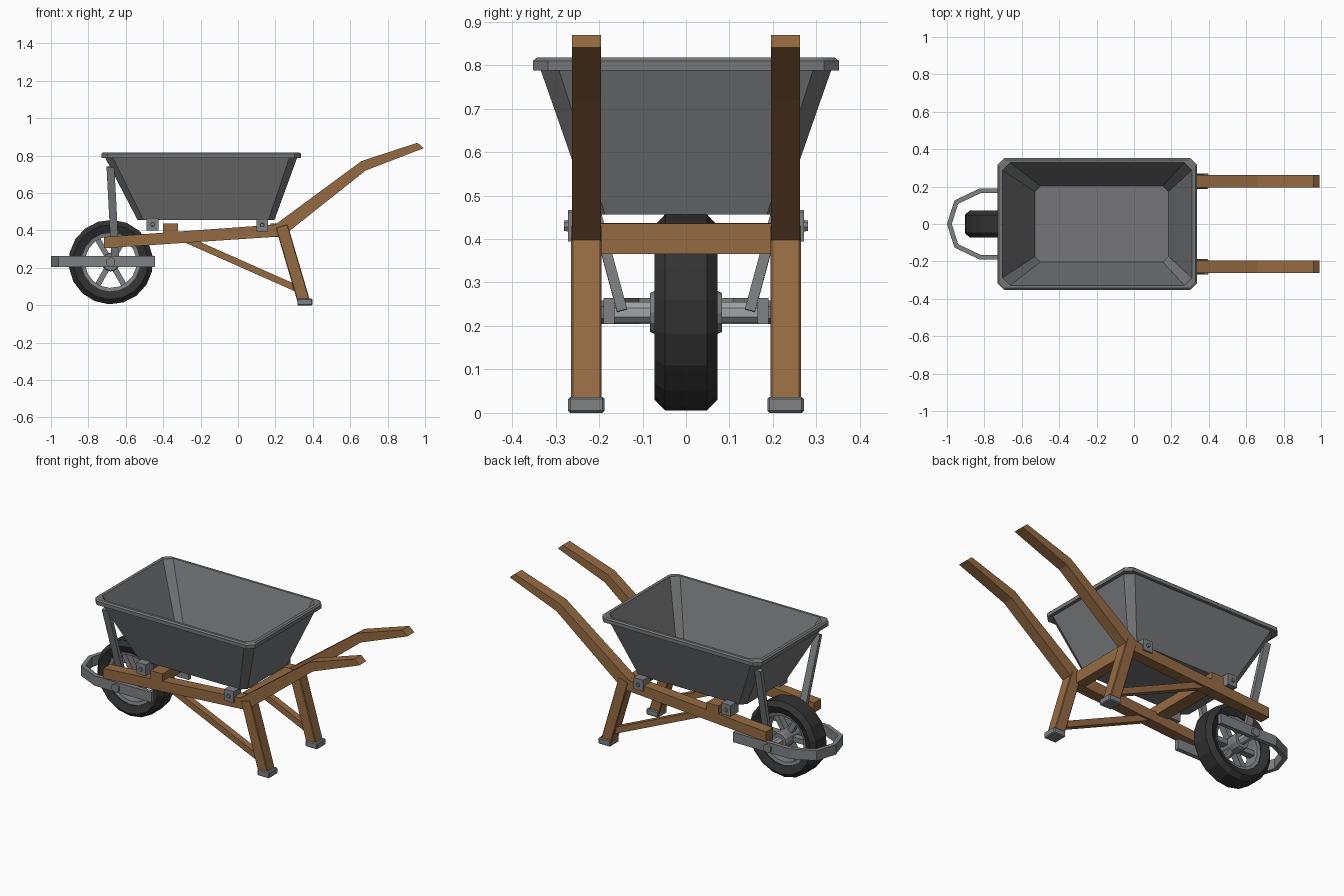
import bpy, bmesh, math
from mathutils import Vector, Matrix

if "Cube" in bpy.data.objects:
    bpy.data.objects.remove(bpy.data.objects["Cube"])


def mat(name, col):
    m = bpy.data.materials.new(name)
    m.diffuse_color = (*col, 1)
    m.use_nodes = True
    m.node_tree.nodes["Principled BSDF"].inputs["Base Color"].default_value = m.diffuse_color
    return m


WOOD = mat("brown wood", (0.30, 0.145, 0.055))
TRAY = mat("tray grey", (0.18, 0.183, 0.188))
METAL = mat("metal grey", (0.21, 0.22, 0.23))
AXLE = mat("bright steel", (0.36, 0.37, 0.38))
TYRE = mat("black rubber", (0.032, 0.032, 0.033))


def finish(name, bm, material, bevel=0):
    bmesh.ops.recalc_face_normals(bm, faces=bm.faces)
    if bevel:
        bmesh.ops.bevel(bm, geom=bm.edges[:], offset=bevel, segments=1, affect='EDGES')
    me = bpy.data.meshes.new(name)
    bm.to_mesh(me)
    bm.free()
    me.materials.append(material)
    ob = bpy.data.objects.new(name, me)
    bpy.context.collection.objects.link(ob)
    return ob


def loft(name, loops, material, bevel=0, closed=False):
    """Skin between equal-length loops; cap the ends, or join last to first."""
    bm = bmesh.new()
    vs = [[bm.verts.new(p) for p in lp] for lp in loops]
    n = len(vs[0])
    pairs = list(zip(vs, vs[1:])) + ([(vs[-1], vs[0])] if closed else [])
    for a, b in pairs:
        for i in range(n):
            j = (i + 1) % n
            bm.faces.new((a[i], a[j], b[j], b[i]))
    if not closed:
        bm.faces.new(vs[0])
        bm.faces.new(vs[-1])
    return finish(name, bm, material, bevel)


def slab(name, pts, y0, y1, material, bevel=0):
    """Side profile (x, z) extruded along y."""
    return loft(name, [[(x, y, z) for x, z in pts] for y in (y0, y1)], material, bevel)


def box(name, x, y, z, material, bevel=0):
    return slab(name, [(x[0], z[0]), (x[1], z[0]), (x[1], z[1]), (x[0], z[1])], *y, material, bevel)


def bar(name, a, b, w, d, material, bevel=0):
    """Rectangular bar from a to b, w across in the side plane, d along y."""
    a, b = Vector(a), Vector(b)
    t = (b - a).normalized()
    u = Vector((0, 1, 0)).cross(t).normalized()
    v = t.cross(u)
    return loft(name, [[p + u * sx * w / 2 + v * sy * d / 2
                        for sx, sy in ((-1, -1), (1, -1), (1, 1), (-1, 1))] for p in (a, b)],
                material, bevel)


WX, WZ = -0.68, 0.231  # wheel centre


def turned(name, prof, n, material, phase=0.0, closed=False, x=WX, z=WZ):
    """Profile of (radius, y) turned about a y axis."""
    loops = [[(x + r * math.cos(phase + 2 * math.pi * i / n), y,
               z + r * math.sin(phase + 2 * math.pi * i / n)) for i in range(n)] for r, y in prof]
    return loft(name, loops, material, closed=closed)


# tray: chamfered rectangles lofted outside, over the rim, and down inside
def ring(cx, hx, hy, c, z):
    q = [(hx, hy - c), (hx - c, hy), (c - hx, hy), (-hx, hy - c),
         (-hx, c - hy), (c - hx, -hy), (hx - c, -hy), (hx, c - hy)]
    return [(cx + x, y, z) for x, y in q]


loft("tray", [ring(-0.171, 0.366, 0.218, 0.032, 0.456),
              ring(-0.197, 0.513, 0.334, 0.042, 0.788),
              ring(-0.197, 0.533, 0.352, 0.035, 0.788),
              ring(-0.197, 0.533, 0.352, 0.035, 0.81),
              ring(-0.197, 0.525, 0.343, 0.033, 0.817),
              ring(-0.197, 0.506, 0.328, 0.04, 0.817),
              ring(-0.173, 0.357, 0.203, 0.03, 0.468)], TRAY)

# wheel: tyre, rim, spokes, hub and axle
turned("tyre", [(0.157, -0.055), (0.2, -0.073), (0.226, -0.048), (0.226, 0.048),
                (0.2, 0.073), (0.157, 0.055)], 18, TYRE, 0.13, True)
turned("wheel_rim", [(0.138, -0.045), (0.162, -0.05), (0.162, 0.05), (0.138, 0.045)],
       18, METAL, 0.13, True)
turned("hub", [(0.045, -0.083), (0.05, -0.07), (0.05, 0.07), (0.045, 0.083)], 12, METAL)
turned("axle", [(0.026, -0.17), (0.026, 0.17)], 8, AXLE, math.pi / 8)
for k in range(6):
    d = Vector((math.cos(k * math.pi / 3), 0, math.sin(k * math.pi / 3)))
    c = Vector((WX, 0, WZ))
    bar("spoke", c + d * 0.03, c + d * 0.145, 0.03, 0.04, METAL)

# guard: flat strip bent round the front of the wheel
outer = [(-0.445, 0.19), (-0.825, 0.19), (-0.96, 0.126), (-1.0, 0)]
inner = [(-0.445, 0.165), (-0.82, 0.165), (-0.94, 0.108), (-0.974, 0)]
o = outer + [(x, -y) for x, y in outer[-2::-1]]
i_ = inner + [(x, -y) for x, y in inner[-2::-1]]
loft("wheel_guard", [[(a[0], a[1], 0.204), (b[0], b[1], 0.204), (b[0], b[1], 0.264),
                      (a[0], a[1], 0.264)] for a, b in zip(o, i_)], METAL)

# paired parts on both sides
for s in (-1, 1):
    y = s * 0.229
    e = (y - 0.033, y + 0.033)
    # rail and handle cut from one bent profile
    slab("rail", [(-0.717, 0.305), (0.26, 0.37), (0.21, 0.432), (-0.717, 0.365)], *e, WOOD)
    slab("handle", [(0.195, 0.372), (0.275, 0.397), (0.682, 0.72), (0.993, 0.84),
                    (0.96, 0.869), (0.66, 0.771), (0.2, 0.432)], *e, WOOD)
    bar("leg", (0.233, y, 0.425), (0.352, y, 0.02), 0.066, 0.07, WOOD, 0.004)
    box("foot", (0.317, 0.397), (y - 0.042, y + 0.042), (0.0, 0.037), METAL, 0.005)
    bar("leg_brace", (-0.30, y, 0.362), (0.325, y, 0.085), 0.036, 0.04, WOOD)
    # strut from guard to tray corner
    bar("tray_strut", (-0.655, s * 0.147, 0.235), (-0.682, s * 0.283, 0.74), 0.042, 0.024, METAL)
    turned("axle_bolt", [(0.027, s * 0.185), (0.027, s * 0.2)], 6, METAL, math.pi / 6)
    # tray mounting blocks with bolts
    for x, z in ((-0.457, 0.433), (0.129, 0.428)):
        box("tray_bracket", (x - 0.031, x + 0.031), (y - 0.03, y + 0.03 + 0.012 * s)
            if s > 0 else (y - 0.042, y + 0.03), (z - 0.034, z + 0.034), METAL)
        turned("bracket_bolt", [(0.013, s * 0.265), (0.011, s * 0.281)], 6, METAL, x=x, z=z)

# cross beams
box("front_crossbar", (-0.4, -0.32), (-0.262, 0.262), (0.38, 0.437), WOOD)
box("rear_crossbar", (0.175, 0.235), (-0.2, 0.2), (0.366, 0.436), WOOD)
